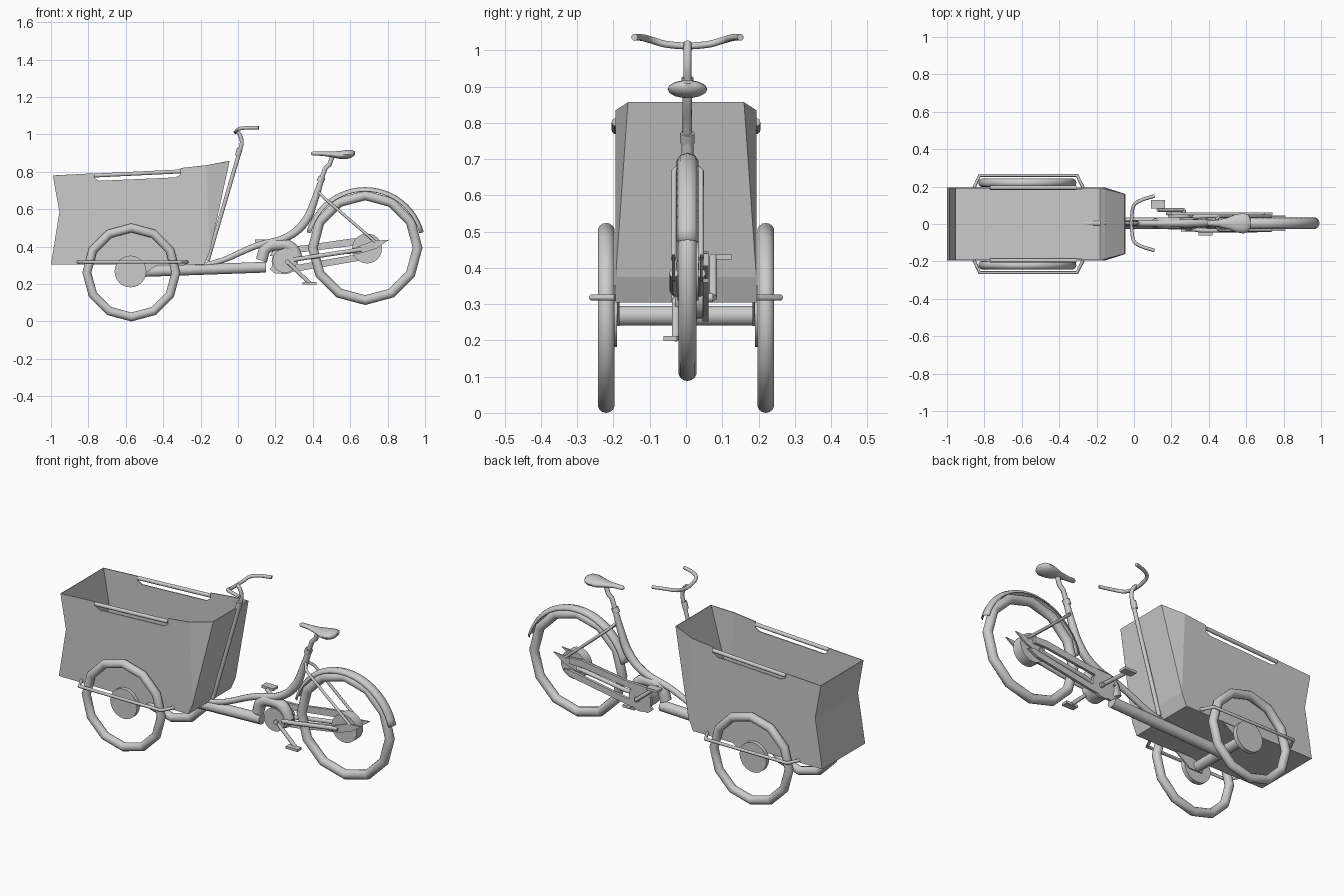
import bpy, bmesh
from math import pi, sin, cos, radians
from mathutils import Vector

if "Cube" in bpy.data.objects:
    bpy.data.objects.remove(bpy.data.objects["Cube"])

YC = 0.004  # centre line of the rear bike half


def finish(ob, name, smooth=True):
    ob.name = name
    bpy.ops.object.select_all(action='DESELECT')
    ob.select_set(True)
    bpy.context.view_layer.objects.active = ob
    if smooth:
        bpy.ops.object.shade_smooth_by_angle(angle=radians(50))
    return ob


def mesh(name, verts, faces, smooth=False):
    me = bpy.data.meshes.new(name)
    me.from_pydata(verts, [], faces)
    bm = bmesh.new()
    bm.from_mesh(me)
    bmesh.ops.recalc_face_normals(bm, faces=bm.faces)
    bm.to_mesh(me)
    bm.free()
    ob = bpy.data.objects.new(name, me)
    bpy.context.collection.objects.link(ob)
    return finish(ob, name, smooth)


def tube(name, pts, r, curved=False, radii=None):
    cu = bpy.data.curves.new(name, 'CURVE')
    cu.dimensions = '3D'
    cu.bevel_depth, cu.bevel_resolution = r, 3
    cu.use_fill_caps, cu.resolution_u = True, 5
    if curved:
        sp = cu.splines.new('BEZIER')
        sp.bezier_points.add(len(pts) - 1)
        for i, (b, p) in enumerate(zip(sp.bezier_points, pts)):
            b.co, b.radius = p, radii[i] if radii else 1
            b.handle_left_type = b.handle_right_type = 'AUTO'
    else:
        sp = cu.splines.new('POLY')
        sp.points.add(len(pts) - 1)
        for i, (b, p) in enumerate(zip(sp.points, pts)):
            b.co, b.radius = (*p, 1), radii[i] if radii else 1
    ob = bpy.data.objects.new(name, cu)
    bpy.context.collection.objects.link(ob)
    finish(ob, name, False)
    bpy.ops.object.convert(target='MESH')
    return finish(bpy.context.object, name)


def plate(name, xz, y0, y1):
    n = len(xz)
    v = [(x, y, z) for y in (y0, y1) for x, z in xz]
    f = [list(range(n)), list(range(n, 2 * n))]
    f += [(i, (i + 1) % n, n + (i + 1) % n, n + i) for i in range(n)]
    return mesh(name, v, f)


def disc(name, x, z, r, y0, y1, sides=24):
    bpy.ops.mesh.primitive_cylinder_add(vertices=sides, radius=r, depth=abs(y1 - y0),
                                        location=(x, (y0 + y1) / 2, z), rotation=(pi / 2, 0, 0))
    return finish(bpy.context.object, name)


def wheel(name, x, y, z, outer, minor):
    bpy.ops.mesh.primitive_torus_add(major_segments=12, minor_segments=14, major_radius=outer - minor,
                                     minor_radius=minor, location=(x, y, z), rotation=(pi / 2, 0, 0))
    return finish(bpy.context.object, name)


# Cargo box: open tub with notched sides, kinked nose and tapered rear corners
side = [(-.99, .78), (-.955, .585), (-1, .305), (-.18, .305), (-.15, .375), (-.17, .835),
        (-.307, .82), (-.309, .785), (-.335, .77), (-.74, .752), (-.765, .765), (-.772, .792)]
n = len(side)
verts = [(x, s * .194, z) for s in (-1, 1) for x, z in side]
verts += [(-.045, -.16, .857), (-.045, .16, .857)]
a, b = 2 * n, 2 * n + 1
faces = [list(range(n)), list(range(n, 2 * n)), (4, 5, a), (4 + n, 5 + n, b), (4, a, b, 4 + n)]
faces += [(i, i + 1, i + 1 + n, i + n) for i in range(4)]
box = mesh("cargo_box", verts, faces)
mod = box.modifiers.new("wall", 'SOLIDIFY')
mod.thickness, mod.offset = .006, -1

for s, tag in ((-1, "right"), (1, "left")):
    # Grab rails over the side notches
    tube(f"box_rail_{tag}", [(-.77, s * .194, .78), (-.307, s * .194, .802)], .011)
    # Front wheels with hubs
    wheel(f"front_wheel_{tag}", -.57, s * .22, .262, .262, .024)
    disc(f"front_hub_{tag}", -.575, .267, .085, s * .19, s * .215)
    # Wheel guard bar and its bracket
    tube(f"guard_bar_{tag}", [(-.855, s * .195, .318), (-.825, s * .26, .318),
                              (-.305, s * .26, .318), (-.272, s * .195, .318)], .009)
    plate(f"guard_bracket_{tag}", [(-.6, .24), (-.52, .24), (-.42, .31), (-.28, .31), (-.28, .325),
                                   (-.45, .325), (-.6, .29)], s * .183, s * .19)

# Chassis: cross axle, main beam and swept top tube running up to the seat
tube("front_axle", [(-.572, -.195, .268), (-.572, .195, .268)], .028)
tube("main_beam", [(-.56, YC, .265), (.15, YC, .29)], .03)
tube("swept_frame_tube", [(-.28, YC, .293), (-.13, YC, .312), (.1, YC, .405), (.27, YC, .455), (.36, YC, .535),
                          (.41, YC, .65), (.445, YC, .755)], .022, True,
     [.7, .7, .8, 1, 1.1, .9, .7])
tube("seat_clamp", [(.437, YC, .745), (.45, YC, .772)], .02)
tube("seat_post", [(.435, YC, .73), (.467, YC, .82), (.49, YC, .84), (.505, YC, .885)], .013)

# Saddle lofted from ellipses: x, half width, centre z, half height
secs = [(.39, .006, .897, .005), (.40, .014, .898, .011), (.45, .018, .897, .012), (.50, .03, .893, .015),
        (.545, .048, .89, .022), (.585, .055, .893, .025), (.61, .046, .897, .02), (.625, .02, .9, .009)]
k = 14
sv = [(x, YC + w * cos(2 * pi * j / k), z + h * sin(2 * pi * j / k)) for x, w, z, h in secs for j in range(k)]
sf = [(i * k + j, i * k + (j + 1) % k, (i + 1) * k + (j + 1) % k, (i + 1) * k + j)
      for i in range(len(secs) - 1) for j in range(k)]
sf += [list(range(k)), list(range(len(sv) - k, len(sv)))]
mesh("saddle", sv, sf, True)

# Steering post, stem and handlebar
tube("steering_post", [(-.162, YC, .325), (.008, YC, .905)], .011)
tube("post_collar", [(-.002, YC, .885), (.01, YC, .925)], .016)
tube("stem", [(.008, YC, .905), (.02, YC, .96), (.008, YC, 1.0), (-.01, YC, 1.02)], .011, True)
tube("handlebar", [(.11, -.142, 1.036), (.03, -.115, 1.034), (.002, -.095, 1.028), (-.01, -.05, 1.016),
                   (-.01, .058, 1.016), (.002, .103, 1.028), (.03, .123, 1.034), (.11, .15, 1.036)], .0095, True)

# Rear wheel, hub and mudguard
RX, RZ = .68, .394
wheel("rear_wheel", RX, YC, RZ, .306, .026)
disc("rear_hub", RX + .01, RZ - .004, .08, -.024, .034)
arc, prof = 24, [(-.03, -.022), (-.02, -.007), (0, 0), (.02, -.007), (.03, -.022)]
fv = []
for i in range(arc + 1):
    t = radians(15 + 150 * i / arc)
    fv += [(RX + (.324 + d) * cos(t), YC + y, RZ + (.324 + d) * sin(t)) for y, d in prof]
ff = [(i * 5 + j, i * 5 + j + 1, i * 5 + j + 6, i * 5 + j + 5) for i in range(arc) for j in range(4)]
fender = mesh("rear_mudguard", fv, ff, True)
fender.modifiers.new("sheet", 'SOLIDIFY').thickness = .004

# Seat stays, chain stays and dropouts
for s, tag in ((-1, "right"), (1, "left")):
    y = YC + s * .038
    tube(f"seat_stay_{tag}", [(.425, YC, .7), (.455, y, .665), (.735, y, .425)], .008)
    tube(f"chain_stay_{tag}", [(.3, YC + s * .03, .33), (.36, y, .34), (.66, y, .385)], .012)
    plate(f"dropout_{tag}", [(.57, .36), (.66, .365), (.74, .39), (.81, .437), (.72, .43), (.64, .4)],
          y - .004, y + .004)

# Drive unit: arched casing, chain wheel and slotted chain guard
tube("drive_casing", [(.125, YC, .325), (.15, YC, .39), (.215, YC, .41), (.285, YC, .395), (.32, YC, .33)],
     .032, True)
disc("drive_unit", .25, .325, .065, -.03, .045)
disc("chain_wheel", .25, .322, .07, .045, .062)
plate("chain_guard_top", [(.17, .35), (.2, .4), (.34, .405), (.62, .445), (.7, .44), (.7, .405), (.62, .405),
                          (.34, .37)], .047, .062)
plate("chain_guard_bottom", [(.17, .28), (.2, .255), (.33, .27), (.68, .33), (.74, .36), (.7, .37), (.33, .305),
                             (.2, .31)], .047, .062)

# Cranks and pedals
BX, BZ = .265, .318
tube("crank_axle", [(BX, -.04, BZ), (BX, .075, BZ)], .014)
for tag, px, pz, y, yp in (("right", .383, .205, -.028, -.04), ("left", .128, .43, .075, .105)):
    tube(f"crank_{tag}", [(BX, y, BZ), (px, y, pz)], .011)
    plate(f"pedal_{tag}", [(px - .037, pz - .007), (px + .037, pz - .007), (px + .037, pz + .007),
                           (px - .037, pz + .007)], yp - .022, yp + .022 if yp > 0 else yp + .015)
